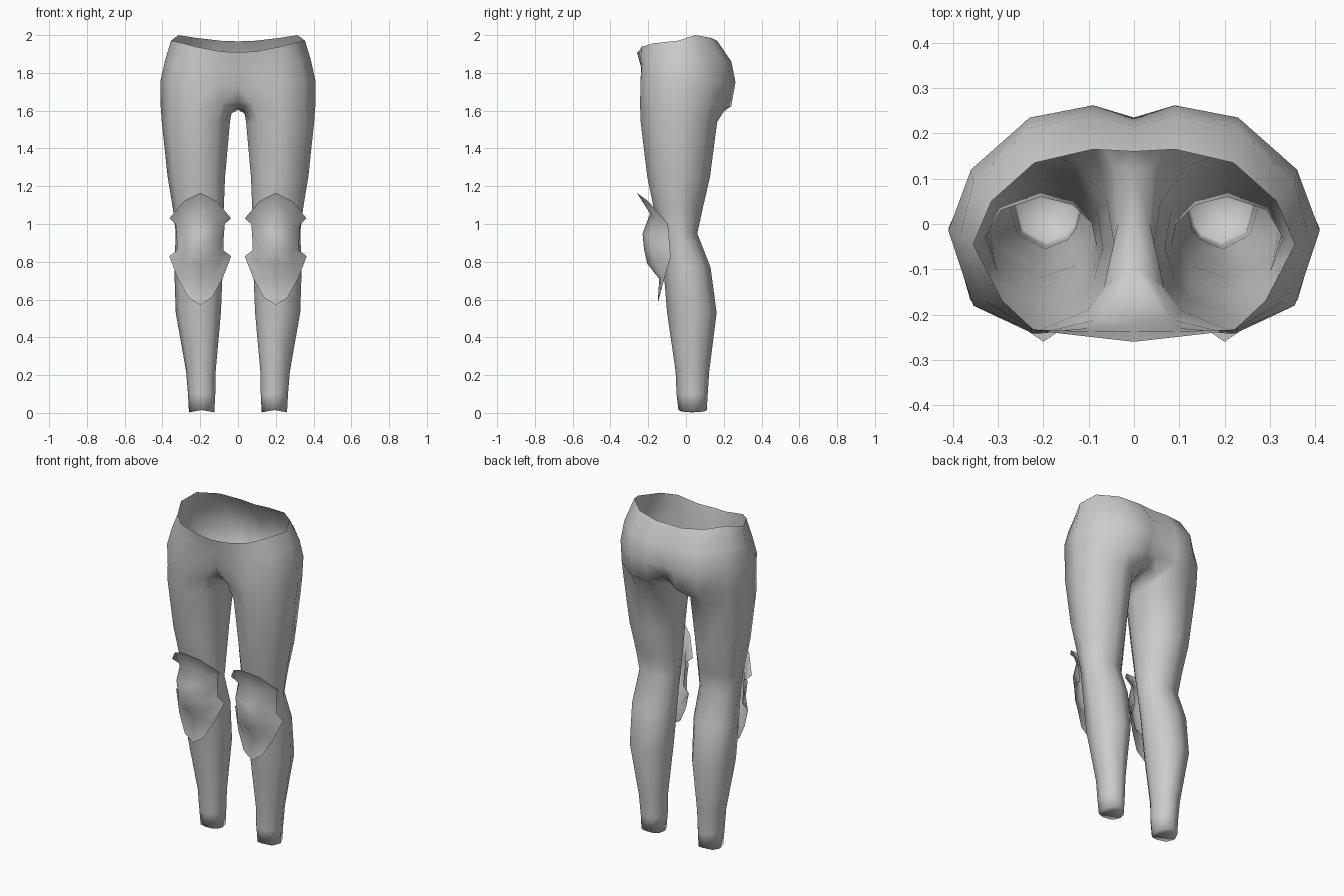
import bpy, bmesh, math

if "Cube" in bpy.data.objects:
    bpy.data.objects.remove(bpy.data.objects["Cube"])

grey = bpy.data.materials.new("plain grey")
grey.diffuse_color = (0.6, 0.6, 0.6, 1)
grey.use_nodes = True
grey.node_tree.nodes["Principled BSDF"].inputs["Base Color"].default_value = grey.diffuse_color


def finish(name, bm, outward=None):
    """Turn a half model into a smooth object mirrored across x = 0."""
    bmesh.ops.recalc_face_normals(bm, faces=bm.faces)
    bm.normal_update()
    if outward and sum(f.normal.dot(outward) * f.calc_area() for f in bm.faces) < 0:
        bmesh.ops.reverse_faces(bm, faces=bm.faces)
    for f in bm.faces:
        f.smooth = True
    mesh = bpy.data.meshes.new(name)
    bm.to_mesh(mesh)
    bm.free()
    mesh.materials.append(grey)
    ob = bpy.data.objects.new(name, mesh)
    bpy.context.collection.objects.link(ob)
    mirror = ob.modifiers.new("mirror", 'MIRROR')
    mirror.merge_threshold = 0.0005
    return ob


def bridge(bm, a, b, closed=False):
    n = len(a)
    for i in range(n if closed else n - 1):
        j = (i + 1) % n
        bm.faces.new((a[i], a[j], b[j], b[i]))


# Trousers: hip rows run from front centre round the outside to back centre
waist = [(0, -.26, 1.91), (.09, -.25, 1.913), (.22, -.235, 1.938), (.29, -.17, 1.957),
         (.355, -.045, 1.97), (.315, .05, 2.0), (.22, .135, 1.985), (.09, .165, 1.97),
         (0, .16, 1.967)]
belly = [(0, -.238, 1.83), (.1, -.237, 1.84), (.23, -.233, 1.85), (.33, -.17, 1.86),
         (.385, -.03, 1.87), (.355, .09, 1.87), (.23, .212, 1.87), (.09, .24, 1.86),
         (0, .215, 1.85)]
hips = [(0, -.222, 1.73), (.1, -.23, 1.74), (.225, -.241, 1.75), (.355, -.18, 1.76),
        (.41, -.015, 1.76), (.36, .12, 1.76), (.23, .235, 1.75), (.09, .262, 1.75),
        (0, .235, 1.74)]
seat = [(0, -.165, 1.645), (.08, -.21, 1.64), (.215, -.243, 1.63), (.352, -.178, 1.63),
        (.41, -.01, 1.63), (.352, .12, 1.63), (.225, .212, 1.615), (.1, .24, 1.625),
        (0, .19, 1.65)]
crotch_mid = [(0, .12, 1.615), (0, 0, 1.605), (0, -.1, 1.615)]
crotch_side = [(.045, .13, 1.59), (.035, 0, 1.585), (.045, -.12, 1.6)]

bm = bmesh.new()
rows = [[bm.verts.new(p) for p in r] for r in (waist, belly, hips, seat)]
for a, b in zip(rows, rows[1:]):
    bridge(bm, a, b)

# Crotch strip joins the two legs
mid = [bm.verts.new(p) for p in crotch_mid]
side = [bm.verts.new(p) for p in crotch_side]
bottom = rows[-1]
bridge(bm, [bottom[8]] + mid + [bottom[0]], [bottom[7]] + side + [bottom[1]])

# Leg rings: height, inner x, outer x, front y, back y
leg = [(1.54, .042, .404, -.24, .165), (1.25, .068, .373, -.205, .127),
       (1.08, .075, .345, -.17, .088), (.95, .082, .33, -.14, .06),
       (.77, .08, .338, -.12, .13), (.53, .09, .33, -.1, .162),
       (.22, .118, .275, -.055, .123), (.1, .12, .265, -.05, .115),
       (.015, .125, .26, -.04, .11)]
angles = [-40, 0, 50, 95, 135, 180, 215, 245, 275, 300]
ring = bottom[1:8] + side
for z, x0, x1, y0, y1 in leg:
    new = []
    for a in angles:
        s, c = math.sin(math.radians(a)), math.cos(math.radians(a))
        drop = .012 * abs(s) if z < .05 else 0
        new.append(bm.verts.new(((x0 + x1) / 2 + s * (x1 - x0) / 2,
                                 (y0 + y1) / 2 - c * (y1 - y0) / 2, z - drop)))
    bridge(bm, ring, new, closed=True)
    ring = new

# Slightly hollow cap closing the ankle
cap = bm.verts.new((.19, .035, .02))
for i in range(len(ring)):
    bm.faces.new((ring[i], ring[(i + 1) % len(ring)], cap))
finish("trousers", bm)

# Knee guard rows: (half width, y, z) at the edge, midway and at the centre
guard = [((.163, -.12, 1.03), (.088, -.2, 1.12), (0, -.26, 1.165)),
         ((.13, -.095, 1.0), (.08, -.165, 1.025), (0, -.19, 1.055)),
         ((.125, -.09, .94), (.085, -.19, .945), (0, -.23, .95)),
         ((.122, -.085, .86), (.08, -.18, .86), (0, -.222, .865)),
         ((.164, -.08, .83), (.09, -.165, .79), (0, -.205, .79)),
         ((.118, -.115, .71), (.065, -.132, .71), (0, -.142, .71)),
         ((.062, -.142, .61), (.03, -.147, .59), (0, -.15, .57))]
bm = bmesh.new()
prev = None
for edge, half, centre in guard:
    pts = [(.2 - w, y, z) for w, y, z in (edge, half, centre)]
    pts += [(.2 + w, y, z) for w, y, z in (half, edge)]
    row = [bm.verts.new(p) for p in pts]
    if prev:
        bridge(bm, prev, row)
    prev = row
finish("knee_guards", bm, outward=(0, -1, 0))
